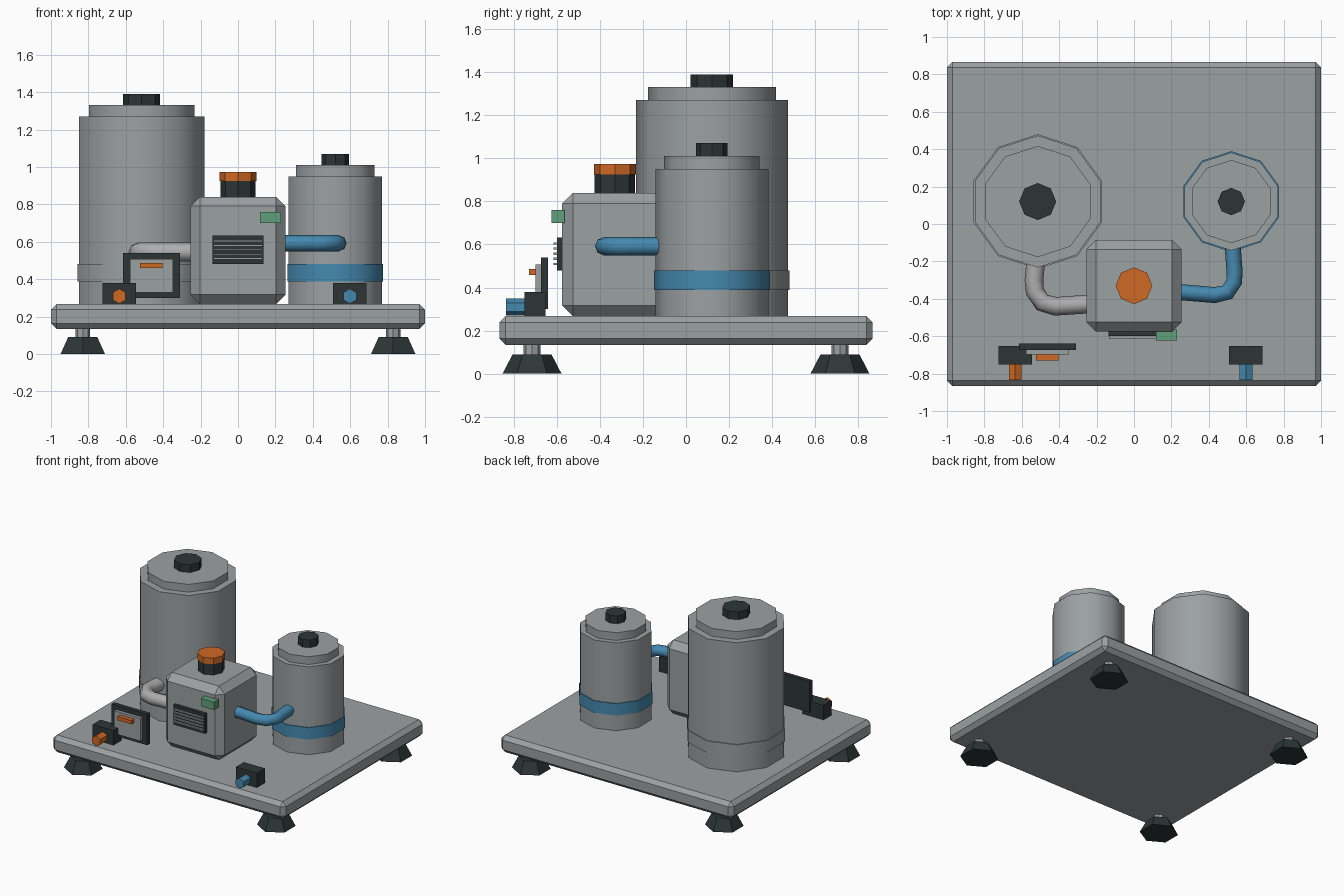
import bpy, math
from mathutils import Vector

if "Cube" in bpy.data.objects:
    bpy.data.objects.remove(bpy.data.objects["Cube"], do_unlink=True)


def material(name, r, g, b):
    m = bpy.data.materials.new(name)
    m.use_nodes = True
    m.diffuse_color = (r, g, b, 1)
    m.node_tree.nodes["Principled BSDF"].inputs["Base Color"].default_value = (r, g, b, 1)
    return m


metal = material("grey metal", 0.33, 0.355, 0.365)
steel = material("light steel", 0.42, 0.42, 0.42)
rubber = material("dark rubber", 0.026, 0.036, 0.036)
orange = material("orange", 0.62, 0.14, 0.018)
blue = material("blue", 0.06, 0.25, 0.43)
green = material("green", 0.12, 0.35, 0.2)


def finish(name, mat, smooth=False):
    ob = bpy.context.object
    ob.name = name
    ob.data.materials.append(mat)
    if smooth:
        bpy.ops.object.shade_smooth_by_angle(angle=math.radians(40))
    return ob


def box(name, mat, x, y, z, bevel=0):
    """Box from (low, high) spans on each axis."""
    lo, hi = Vector((x[0], y[0], z[0])), Vector((x[1], y[1], z[1]))
    bpy.ops.mesh.primitive_cube_add(size=1, location=(lo + hi) / 2)
    ob = bpy.context.object
    ob.scale = hi - lo
    bpy.ops.object.transform_apply(location=False, rotation=False, scale=True)
    if bevel:
        mod = ob.modifiers.new("chamfer", 'BEVEL')
        mod.width, mod.segments = bevel, 1
    return finish(name, mat)


def drum(name, mat, x, y, z0, z1, r, sides=8, top=None, smooth=False):
    """Upright prism or frustum between two heights."""
    bpy.ops.mesh.primitive_cone_add(vertices=sides, radius1=r, radius2=r if top is None else top,
                                    depth=z1 - z0, location=(x, y, (z0 + z1) / 2))
    return finish(name, mat, smooth)


def pipe(name, mat, r, z, path):
    cu = bpy.data.curves.new(name, 'CURVE')
    cu.dimensions = '3D'
    cu.bevel_depth, cu.bevel_resolution, cu.use_fill_caps = r, 2, True
    sp = cu.splines.new('POLY')
    sp.points.add(len(path) - 1)
    for p, (x, y) in zip(sp.points, path):
        p.co = (x, y, z, 1)
    sp.use_smooth = True
    cu.materials.append(mat)
    bpy.context.collection.objects.link(bpy.data.objects.new(name, cu))


# Base plate and feet
DECK = 0.267
box("base_plate", metal, (-1, 1), (-0.867, 0.867), (0.134, DECK), 0.03)
for sx, side in ((-1, "right"), (1, "left")):
    for sy, end in ((-1, "front"), (1, "back")):
        x, y = 0.83 * sx, 0.715 * sy
        drum(f"{end}_{side}_foot", rubber, x, y, 0, 0.09, 0.137, 6, 0.09)
        drum(f"{end}_{side}_foot_stem", metal, x, y, 0.09, 0.15, 0.04)


# Tanks with a band, a lid and a knob
def tank(name, x, top, r, lid_r, knob_r, band_mat):
    y = 0.12
    drum(name + "_body", metal, x, y, DECK, top, r, 10, smooth=True)
    drum(name + "_band", band_mat, x, y, 0.388, 0.48, r + 0.007, 10, smooth=True)
    drum(name + "_lid", metal, x, y, top, top + 0.06, lid_r, 10, smooth=True)
    drum(name + "_knob", rubber, x, y, top + 0.06, top + 0.12, knob_r)


tank("large_tank", -0.515, 1.27, 0.353, 0.297, 0.099, metal)
tank("small_tank", 0.52, 0.95, 0.262, 0.222, 0.073, blue)

# Pump housing with top button, vent and indicator
box("pump_housing", metal, (-0.253, 0.253), (-0.575, -0.085), (DECK, 0.84), 0.05)
drum("button_collar", rubber, 0, -0.33, 0.84, 0.925, 0.094)
drum("button_cap", orange, 0, -0.33, 0.925, 0.973, 0.098)
box("vent_plate", rubber, (-0.135, 0.135), (-0.6, -0.57), (0.48, 0.633))
for i in range(5):
    z = 0.51 + 0.0235 * i
    box(f"vent_fin_{i + 1}", metal, (-0.13, 0.13), (-0.615, -0.6), (z - 0.005, z + 0.005))
box("indicator_light", green, (0.117, 0.23), (-0.624, -0.565), (0.7, 0.76))

# Connecting pipes
pipe("large_tank_pipe", steel, 0.05, 0.545,
     [(-0.2, -0.425), (-0.42, -0.44), (-0.49, -0.42), (-0.53, -0.36), (-0.535, -0.3), (-0.52, -0.15)])
pipe("small_tank_pipe", blue, 0.043, 0.592,
     [(0.2, -0.36), (0.43, -0.38), (0.5, -0.365), (0.535, -0.31), (0.538, -0.26), (0.525, -0.08)])

# Control panel
box("panel_frame", rubber, (-0.615, -0.31), (-0.673, -0.64), (0.3, 0.54))
box("panel_screen", metal, (-0.578, -0.348), (-0.698, -0.673), (0.33, 0.507))
box("panel_key", orange, (-0.525, -0.405), (-0.73, -0.698), (0.459, 0.487))

# Valve blocks with hexagonal nozzles
for name, x, mat in (("right", -0.635, orange), ("left", 0.598, blue)):
    box(name + "_valve_block", rubber, (x - 0.09, x + 0.09), (-0.751, -0.653), (DECK, 0.38))
    ob = drum(name + "_valve_nozzle", mat, x, -0.79, 0.265, 0.355, 0.04, 6)
    ob.location.z = 0.309
    ob.rotation_euler.x = math.pi / 2
